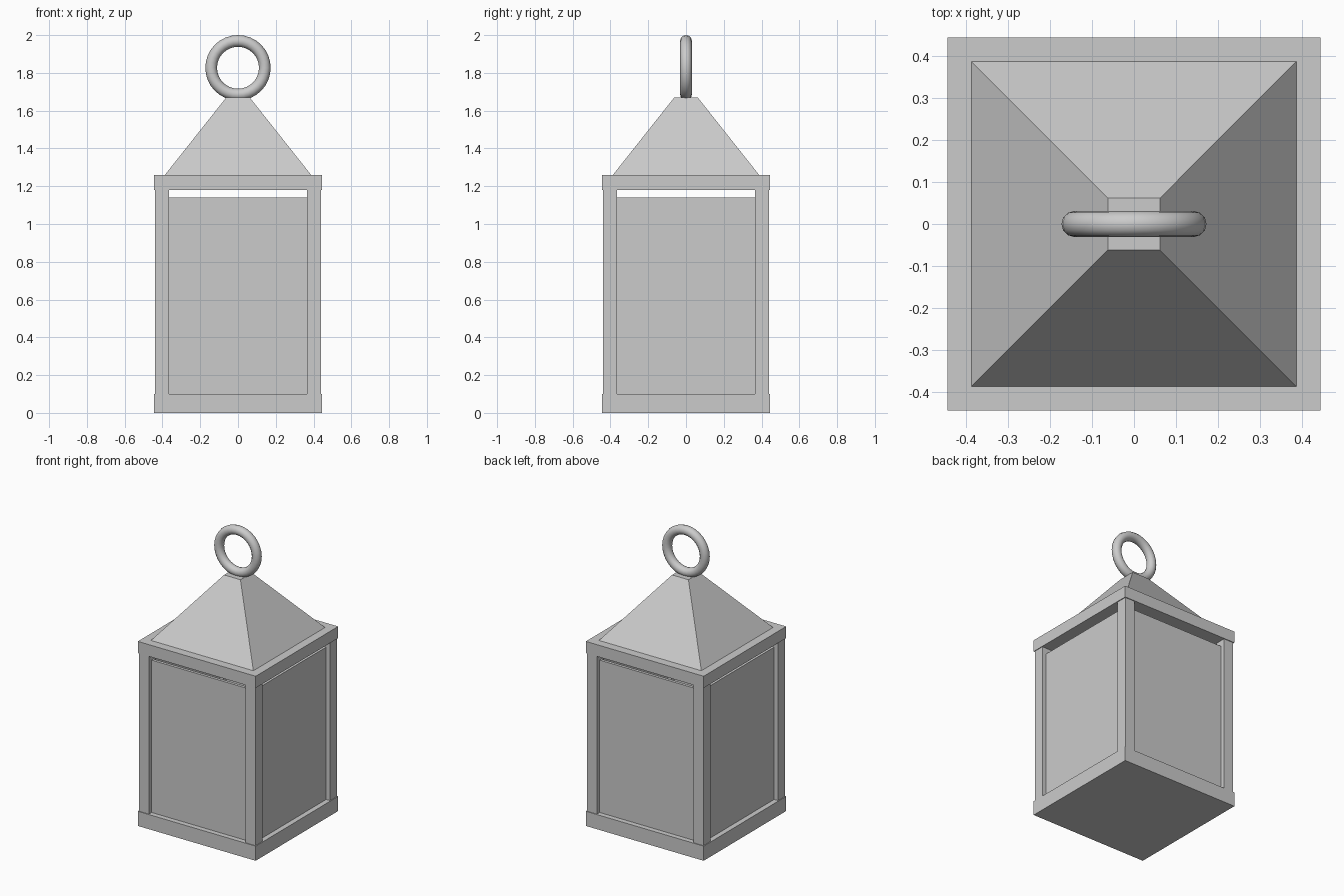
import bpy
import math

if "Cube" in bpy.data.objects:
    bpy.data.objects.remove(bpy.data.objects["Cube"])


def box(name, lo, hi):
    size = [b - a for a, b in zip(lo, hi)]
    mid = [(a + b) / 2 for a, b in zip(lo, hi)]
    bpy.ops.mesh.primitive_cube_add(size=1, location=mid)
    ob = bpy.context.object
    ob.name = name
    ob.scale = size
    bpy.ops.object.transform_apply(location=False, rotation=False, scale=True)
    return ob


W = 0.445             # half width of base and top plates
OUT, INN = 0.44, 0.365  # outer and inner faces of the posts

# base and top plates
box("base_plate", (-W, -W, 0), (W, W, 0.10))
box("top_plate", (-W, -W, 1.18), (W, W, 1.26))

# corner posts
c, h = (OUT + INN) / 2, (OUT - INN) / 2
for sx, side in ((-1, "left"), (1, "right")):
    for sy, end in ((-1, "front"), (1, "back")):
        box(f"{end}_{side}_post", (sx * c - h, sy * c - h, 0.10),
            (sx * c + h, sy * c + h, 1.18))

# thin window panes, recessed, with a vent gap above
for s, name in ((-1, "front"), (1, "back")):
    y = s * 0.40
    box(f"{name}_pane", (-INN, y - 0.01, 0.10), (INN, y + 0.01, 1.14))
for s, name in ((-1, "left"), (1, "right")):
    x = s * 0.40
    box(f"{name}_pane", (x - 0.01, -INN, 0.10), (x + 0.01, INN, 1.14))

# truncated pyramid roof
r2 = math.sqrt(2)
bpy.ops.mesh.primitive_cone_add(vertices=4, radius1=0.387 * r2, radius2=0.062 * r2,
                                depth=0.41, location=(0, 0, 1.465),
                                rotation=(0, 0, math.pi / 4))
bpy.context.object.name = "roof"

# hanging ring
bpy.ops.mesh.primitive_torus_add(major_segments=32, minor_segments=12,
                                 major_radius=0.142, minor_radius=0.031,
                                 location=(0, 0, 1.827),
                                 rotation=(math.pi / 2, 0, 0))
bpy.context.object.name = "hanging_ring"
bpy.ops.object.shade_smooth_by_angle(angle=math.radians(40))
